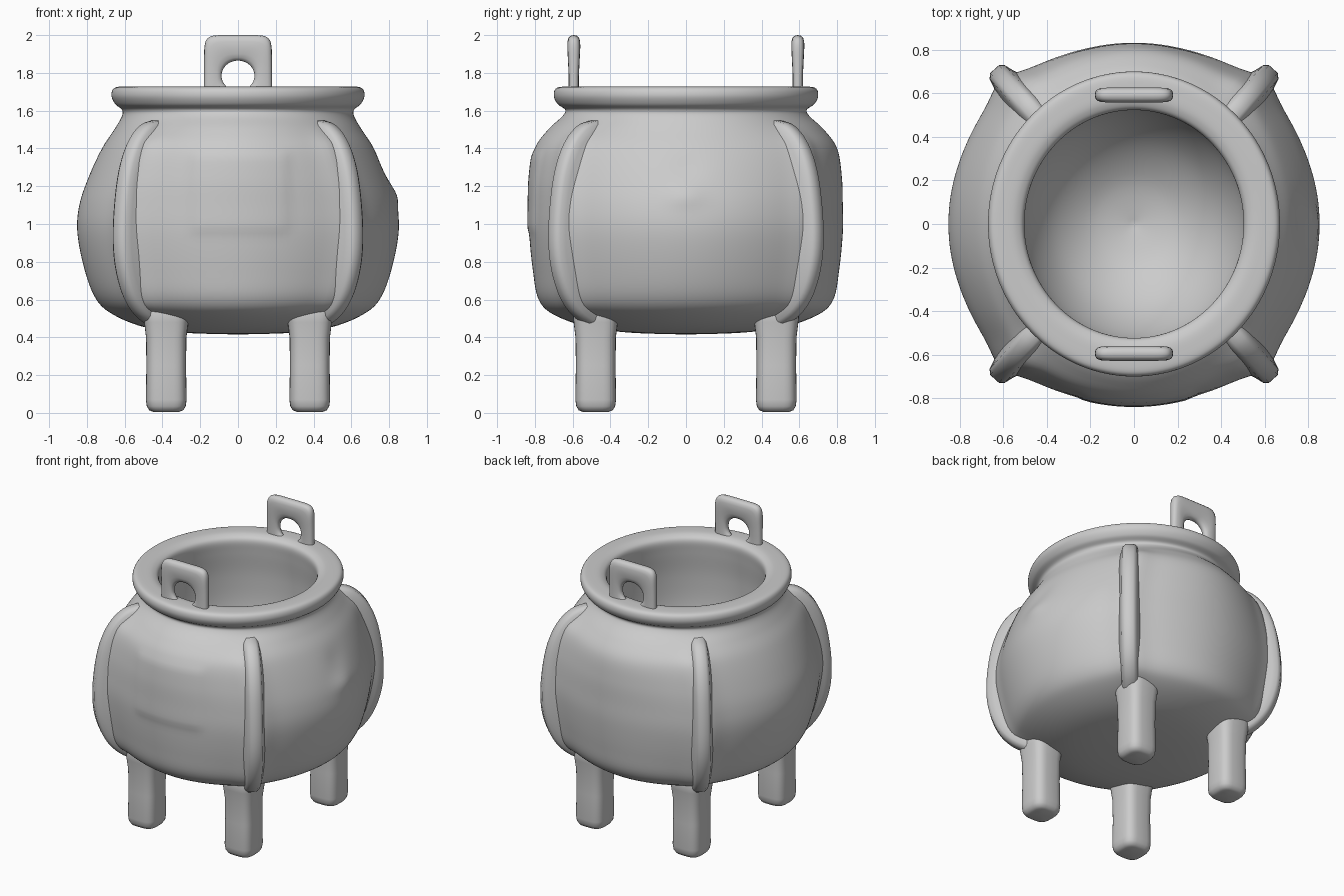
import bpy, bmesh
from math import sin, cos, pi, radians, exp
from mathutils import Vector

if "Cube" in bpy.data.objects:
    bpy.data.objects.remove(bpy.data.objects["Cube"])


def finish(name, bm, angle=60):
    bmesh.ops.remove_doubles(bm, verts=bm.verts, dist=1e-5)
    bmesh.ops.recalc_face_normals(bm, faces=bm.faces)
    me = bpy.data.meshes.new(name)
    bm.to_mesh(me)
    bm.free()
    ob = bpy.data.objects.new(name, me)
    bpy.context.collection.objects.link(ob)
    bpy.ops.object.select_all(action='DESELECT')
    ob.select_set(True)
    bpy.context.view_layer.objects.active = ob
    bpy.ops.object.shade_smooth_by_angle(angle=radians(angle))
    return ob


def smooth_path(pts, steps):
    """Catmull-Rom interpolation through the points."""
    p = [Vector(q) for q in pts]
    p = [p[0]] + p + [p[-1]]
    out = []
    for i in range(1, len(p) - 2):
        a, b, c, d = p[i - 1:i + 3]
        for s in range(steps):
            t = s / steps
            out.append(0.5 * (2 * b + (c - a) * t + (2 * a - 5 * b + 4 * c - d) * t * t
                              + (3 * b - a - 3 * c + d) * t ** 3))
    return out + [p[-2]]


def skin(bm, rings, close_rings=False):
    """Bridge equal-length closed rings of points with quads."""
    vs = [[bm.verts.new(p) for p in r] for r in rings]
    n = len(vs[0])
    for i in range(len(vs) if close_rings else len(vs) - 1):
        a, b = vs[i], vs[(i + 1) % len(vs)]
        for j in range(n):
            k = (j + 1) % n
            bm.faces.new((a[j], a[k], b[k], b[j]))
    return vs


def sgnpow(v, e):
    return abs(v) ** e * (1 if v >= 0 else -1)


def ramp(v, edge, soft):
    t = max(0.0, min(1.0, (edge - abs(v)) / soft))
    return t * t * (3 - 2 * t)


# Pot: hollow lathe, (x radius, y radius, z) from the underside over the rim to the inner floor
profile = [
    (0, 0, .415), (.30, .30, .425), (.50, .52, .455), (.66, .70, .52), (.75, .78, .60),
    (.81, .81, .75), (.85, .83, .95), (.84, .83, 1.1), (.79, .825, 1.25), (.72, .80, 1.4),
    (.655, .73, 1.5), (.615, .655, 1.57), (.615, .64, 1.605), (.65, .68, 1.635),
    (.67, .70, 1.68), (.655, .685, 1.72), (.60, .62, 1.728), (.54, .56, 1.722),
    (.505, .525, 1.69), (.51, .53, 1.6), (.53, .55, 1.42), (.53, .55, 1.2),
    (.48, .50, .99), (.37, .38, .80), (.20, .20, .67), (0, 0, .62)]
SEG, STEPS = 160, 6
RIB_ANGLE = radians(48)
rings = []
for i, (rx, ry, z) in enumerate(smooth_path(profile, STEPS)):
    ring = []
    for s in range(SEG):
        a = 2 * pi * s / SEG
        x, y = rx * cos(a), ry * sin(a)
        k = 1.0
        if i < 13 * STEPS:
            # soft swelling where the ribs grow out of the wall
            near = min(abs(abs(a - c) - RIB_ANGLE) for c in (0, pi, 2 * pi))
            k += (0.04 * exp(-(near / .11) ** 2) + .03 * exp(-(near / .3) ** 2)) * ramp(z - 1.0, .56, .14)
            if y < 0:  # faint raised panel on the front
                k += 0.010 * ramp(x - 0.01, 0.28, 0.06) * ramp(z - 1.17, 0.24, 0.06)
            if x > 0:  # small lump on the right side
                k += 0.018 * exp(-(y / .09) ** 2 - ((z - 1.15) / .06) ** 2)
                k -= 0.010 * exp(-(y / .09) ** 2 - ((z - 1.3) / .07) ** 2)
        ring.append((x * k, y * k, z))
    rings.append(ring)
bm = bmesh.new()
skin(bm, rings)
finish("pot_body", bm)

# Vertical ribs on the four diagonals, running down into the legs
rib_line = smooth_path([(.64, 0, 1.55), (.75, 0, 1.52), (.85, 0, 1.42), (.92, 0, 1.25), (.955, 0, 1.0),
                        (.945, 0, .8), (.885, 0, .63), (.79, 0, .52), (.66, 0, .45)], 5)
section = [(-.085, -.15), (-.07, -.09), (-.056, -.05), (-.047, -.018), (-.027, 0),
           (.027, 0), (.047, -.018), (.056, -.05), (.07, -.09), (.085, -.15)]


def rib(name, sx, sy):
    ca, sa = cos(RIB_ANGLE), sin(RIB_ANGLE)
    rings = []
    for i, p in enumerate(rib_line):
        t = rib_line[min(i + 1, len(rib_line) - 1)] - rib_line[max(i - 1, 0)]
        n = Vector((-t.z, 0, t.x)).normalized()
        ring = []
        for w, d in section:
            q = p + n * d
            ring.append((sx * (q.x * ca - w * sa), sy * (q.x * sa + w * ca), q.z))
        rings.append(ring)
    bm = bmesh.new()
    vs = skin(bm, rings)
    bm.faces.new(vs[0])
    bm.faces.new(vs[-1])
    finish(name, bm)


# Stubby legs: soft rounded-square posts that swell slightly under the pot
def leg(name, sx, sy):
    rings = []
    for r, z in ((.0, .005), (.07, .006), (.09, .014), (.103, .035), (.108, .07), (.105, .25),
                 (.107, .40), (.117, .48), (.122, .53), (.11, .57), (.07, .59), (0, .595)):
        ring = []
        for j in range(32):
            a = 2 * pi * j / 32
            ring.append((sx * .38 + r * sgnpow(cos(a), .6), sy * .478 + r * sgnpow(sin(a), .6), z))
        rings.append(ring)
    bm = bmesh.new()
    skin(bm, rings)
    finish(name, bm)


for sy, fb in ((-1, "front"), (1, "back")):
    for sx, lr in ((-1, "left"), (1, "right")):
        rib(f"{fb}_{lr}_rib", sx, sy)
        leg(f"{fb}_{lr}_leg", sx, sy)


# Lug handles: rounded square plates with a round hole, standing on the rim
def handle(name, y0):
    cz, rings = 1.785, []
    for i in range(72):
        a = 2 * pi * i / 72
        c, s = cos(a), sin(a)
        outer = Vector((.18 * sgnpow(c, .28), 0, (.215 if s > 0 else .12) * sgnpow(s, .28)))
        if s < 0:  # flared foot
            outer.x *= 1 + .12 * min(1, -s * 1.3) ** 2
        hole = Vector((.087 * c, 0, .080 * s))
        mid, half = (outer + hole) / 2, (outer - hole) / 2
        ring = []
        for j in range(16):
            b = 2 * pi * j / 16
            p = mid + half * sgnpow(cos(b), .75)
            thick = .027 + .010 * max(0, min(1, p.z / .2))
            ring.append((p.x, y0 + thick * sgnpow(sin(b), .75), cz + p.z))
        rings.append(ring)
    bm = bmesh.new()
    skin(bm, rings, close_rings=True)
    finish(name, bm)


handle("front_handle", -.594)
handle("back_handle", .592)
